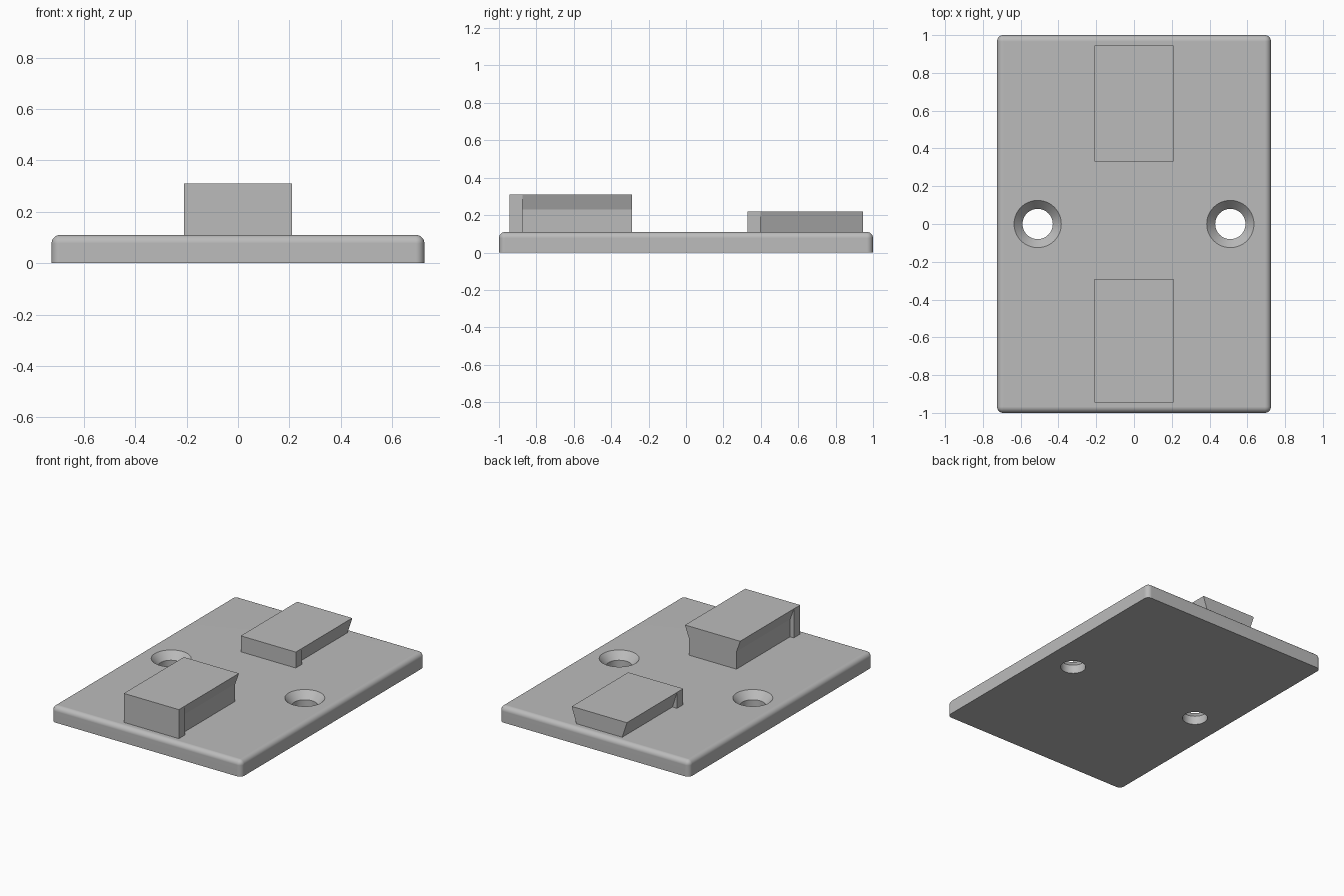
import bpy
import bmesh
from math import radians, pi
from mathutils import Matrix

if "Cube" in bpy.data.objects:
    bpy.data.objects.remove(bpy.data.objects["Cube"], do_unlink=True)

HALF_X, HALF_Y, THICK = 0.725, 1.0, 0.11
BLOCK_HALF = 0.21

grey = bpy.data.materials.new("plain grey")
grey.use_nodes = True
colour = (0.5, 0.5, 0.5, 1)
grey.diffuse_color = colour
grey.node_tree.nodes["Principled BSDF"].inputs["Base Color"].default_value = colour


def make_object(name, bm):
    bmesh.ops.recalc_face_normals(bm, faces=bm.faces[:])
    mesh = bpy.data.meshes.new(name)
    bm.to_mesh(mesh)
    bm.free()
    mesh.materials.append(grey)
    obj = bpy.data.objects.new(name, mesh)
    bpy.context.collection.objects.link(obj)
    return obj


def box(lo, hi):
    bm = bmesh.new()
    bmesh.ops.create_cube(bm, size=1)
    for v in bm.verts:
        v.co = [a + (b - a) * (c + 0.5) for a, b, c in zip(lo, hi, v.co)]
    return bm


def select_only(obj):
    bpy.ops.object.select_all(action='DESELECT')
    obj.select_set(True)
    bpy.context.view_layer.objects.active = obj


def cut(obj, cutter):
    cutter.hide_render = True
    mod = obj.modifiers.new("cut", 'BOOLEAN')
    mod.operation = 'DIFFERENCE'
    mod.solver = 'EXACT'
    mod.object = cutter
    select_only(obj)
    bpy.ops.object.modifier_apply(modifier=mod.name)
    bpy.data.objects.remove(cutter, do_unlink=True)


def countersink_cutter(x):
    # Straight bore below, cone opening towards the top face
    bm = bmesh.new()
    cone_z, slope = 0.06, 0.045 / 0.05
    top = THICK + 0.03
    profile = [(0, -0.05), (0.08, -0.05), (0.08, cone_z),
               (0.08 + slope * (top - cone_z), top), (0, top)]
    verts = [bm.verts.new((r, 0, z)) for r, z in profile]
    edges = [bm.edges.new(pair) for pair in zip(verts, verts[1:])]
    bmesh.ops.spin(bm, geom=verts + edges, axis=(0, 0, 1), cent=(0, 0, 0),
                   angle=2 * pi, steps=64)
    bmesh.ops.remove_doubles(bm, verts=bm.verts[:], dist=1e-5)
    bmesh.ops.translate(bm, verts=bm.verts[:], vec=(x, 0, 0))
    return make_object("hole_cutter", bm)


def groove_cutter(side, y0, y1, neck, kink, top):
    # Prism that undercuts one side of a rail
    bm = bmesh.new()
    out = BLOCK_HALF + 0.05
    lip = top - 0.003
    profile = [(neck, 0), (neck, kink), (BLOCK_HALF, lip),
               (out, lip), (out, 0)]
    face = bm.faces.new([bm.verts.new((side * x, y0, z)) for x, z in profile])
    ext = bmesh.ops.extrude_face_region(bm, geom=[face])
    for v in ext["geom"]:
        if isinstance(v, bmesh.types.BMVert):
            v.co.y = y1
    return make_object("groove_cutter", bm)


# Base plate: rounded corners and top edge, flat underside
bm = box((-HALF_X, -HALF_Y, 0), (HALF_X, HALF_Y, THICK))
rounded = [e for e in bm.edges if max(v.co.z for v in e.verts) > 0.01]
bmesh.ops.bevel(bm, geom=rounded, offset=0.033, segments=8, profile=0.5,
                affect='EDGES', clamp_overlap=True)
plate = make_object("base_plate", bm)
for x in (-0.51, 0.51):
    cut(plate, countersink_cutter(x))
select_only(plate)
bpy.ops.object.shade_smooth_by_angle(angle=radians(30))
normals = plate.modifiers.new("clean shading", 'WEIGHTED_NORMAL')
normals.keep_sharp = True


# Rails: solid stop at the front end, undercut sides running to the rear
def rail(name, y0, y1, stop, top, neck, kink):
    low = THICK - 0.02
    obj = make_object(name, box((-BLOCK_HALF, y0, low), (BLOCK_HALF, y1, top)))
    for side in (-1, 1):
        cut(obj, groove_cutter(side, stop, y1 + 0.05, neck, kink, top))


rail("front_tall_rail", -0.945, -0.29, -0.875, 0.31, 0.182, 0.23)
rail("rear_low_rail", 0.33, 0.945, 0.398, 0.22, 0.175, THICK)
